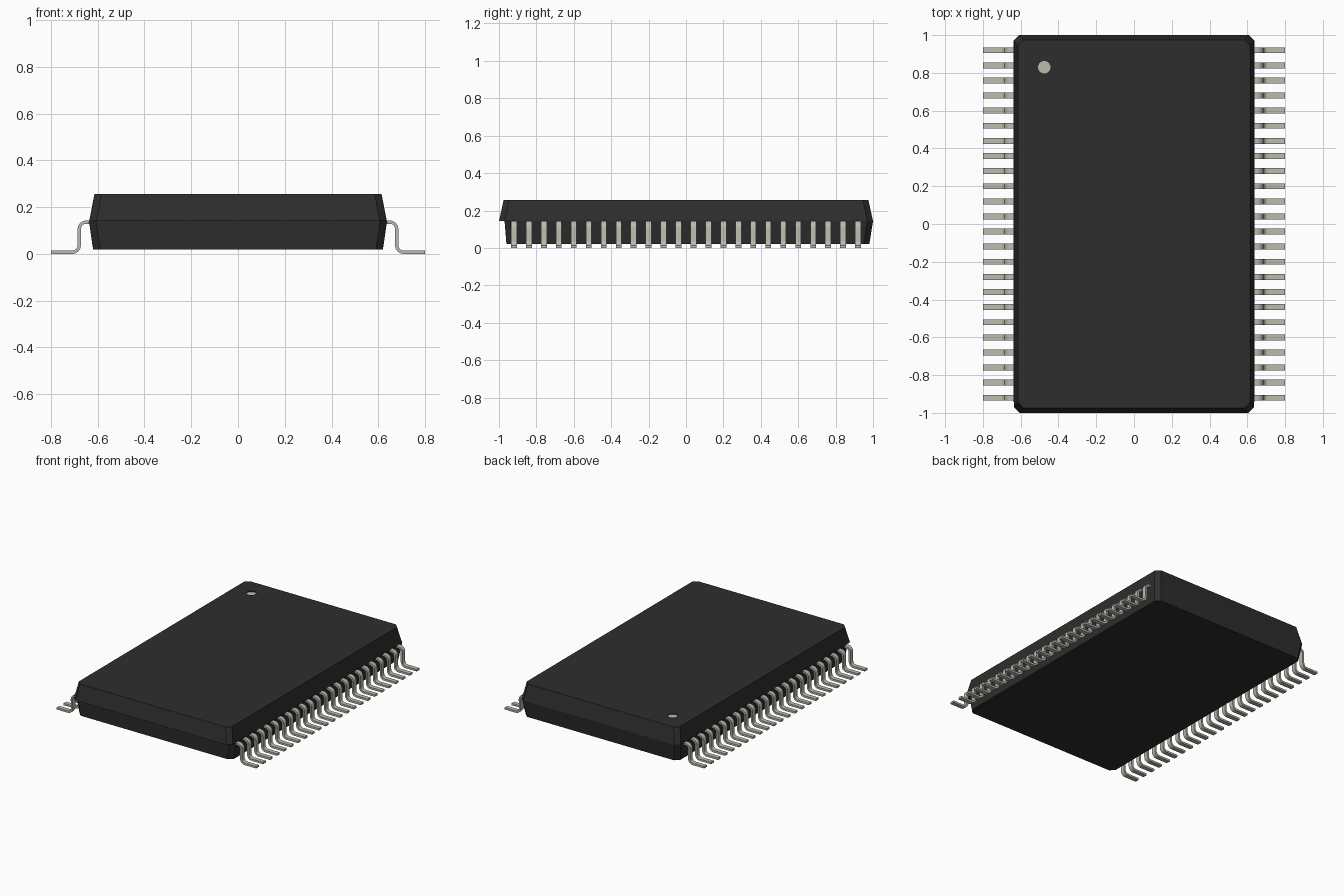
import bpy, bmesh, math

old = bpy.data.objects.get("Cube")
if old:
    bpy.data.objects.remove(old, do_unlink=True)


def material(name, rgb):
    m = bpy.data.materials.new(name)
    m.use_nodes = True
    m.diffuse_color = (*rgb, 1)
    m.node_tree.nodes["Principled BSDF"].inputs["Base Color"].default_value = (*rgb, 1)
    return m


black = material("black plastic", (0.027, 0.027, 0.027))
metal = material("pale metal", (0.5, 0.5, 0.43))


def finish(name, bm, mat):
    bmesh.ops.recalc_face_normals(bm, faces=bm.faces)
    me = bpy.data.meshes.new(name)
    bm.to_mesh(me)
    bm.free()
    me.materials.append(mat)
    ob = bpy.data.objects.new(name, me)
    bpy.context.collection.objects.link(ob)
    return ob


def ring(bm, hx, front, back, z, c=0.03):
    """Chamfered rectangle of vertices."""
    pts = [(hx - c, front), (hx, front + c), (hx, back - c), (hx - c, back),
           (c - hx, back), (-hx, back - c), (-hx, front + c), (c - hx, front)]
    return [bm.verts.new((x, y, z)) for x, y in pts]


def tapered_slab(name, low, high):
    bm = bmesh.new()
    a, b = ring(bm, *low), ring(bm, *high)
    bm.faces.new(a)
    bm.faces.new(b)
    for i in range(len(a)):
        j = (i + 1) % len(a)
        bm.faces.new((a[i], a[j], b[j], b[i]))
    return finish(name, bm, black)


def disc(name, z, depth, radius, mat):
    bm = bmesh.new()
    bmesh.ops.create_cone(bm, cap_ends=True, segments=32, radius1=radius,
                          radius2=radius, depth=depth)
    ob = finish(name, bm, mat)
    ob.location = (-0.475, 0.83, z)
    return ob


# Body: two tapered halves meeting at the parting line
SEAM, TOP = 0.143, 0.257
upper = tapered_slab("body_upper", (0.636, -1.0, 1.0, SEAM), (0.614, -0.975, 0.975, TOP))
tapered_slab("body_lower", (0.638, -0.97, 1.0, SEAM), (0.62, -0.96, 0.98, 0.02))

# Shallow dimple with a pale floor marking the first lead
cutter = disc("dimple_cutter", TOP, 0.024, 0.033, black)
cutter.hide_render = True
cutter.hide_set(True)
cut = upper.modifiers.new("dimple", 'BOOLEAN')
cut.operation = 'DIFFERENCE'
cut.object = cutter
cut.solver = 'EXACT'
disc("marker_dot", TOP - 0.01, 0.006, 0.033, metal)

# Lead: bent strip thickened from its centre line
T, W, PITCH, COUNT, R = 0.014, 0.031, 0.08, 24, 0.03
X, Z0, Z1 = 0.679, T / 2, 0.136


def arc(cx, cz, start, end, steps=6):
    out = []
    for i in range(steps + 1):
        a = math.radians(start + (end - start) * i / steps)
        out.append((cx + R * math.cos(a), cz + R * math.sin(a), a))
    return out


path = [(0.6, Z1, math.pi / 2)] + arc(X - R, Z1 - R, 90, 0)
path += [(x, z, a + math.pi) for x, z, a in arc(X + R, Z0 + R, 180, 270)]
path.append((0.8, Z0, math.pi / 2))

bm = bmesh.new()
sections = []
for x, z, a in path:
    n = (math.cos(a) * T / 2, math.sin(a) * T / 2)
    sections.append([bm.verts.new((x + s * n[0], y, z + s * n[1]))
                     for s, y in ((1, -W / 2), (1, W / 2), (-1, W / 2), (-1, -W / 2))])
for p, q in zip(sections, sections[1:]):
    for i in range(4):
        j = (i + 1) % 4
        bm.faces.new((p[i], p[j], q[j], q[i]))
bm.faces.new(sections[0])
bm.faces.new(sections[-1])
bmesh.ops.translate(bm, verts=bm.verts, vec=(0, -PITCH * (COUNT - 1) / 2, 0))
leads = finish("leads", bm, metal)

bpy.ops.object.select_all(action='DESELECT')
leads.select_set(True)
bpy.context.view_layer.objects.active = leads
bpy.ops.object.shade_smooth_by_angle(angle=math.radians(30))

# Repeat along the side, then mirror to the other side
row = leads.modifiers.new("row", 'ARRAY')
row.count = COUNT
row.use_relative_offset = False
row.use_constant_offset = True
row.constant_offset_displace = (0, PITCH, 0)
leads.modifiers.new("other_side", 'MIRROR')
